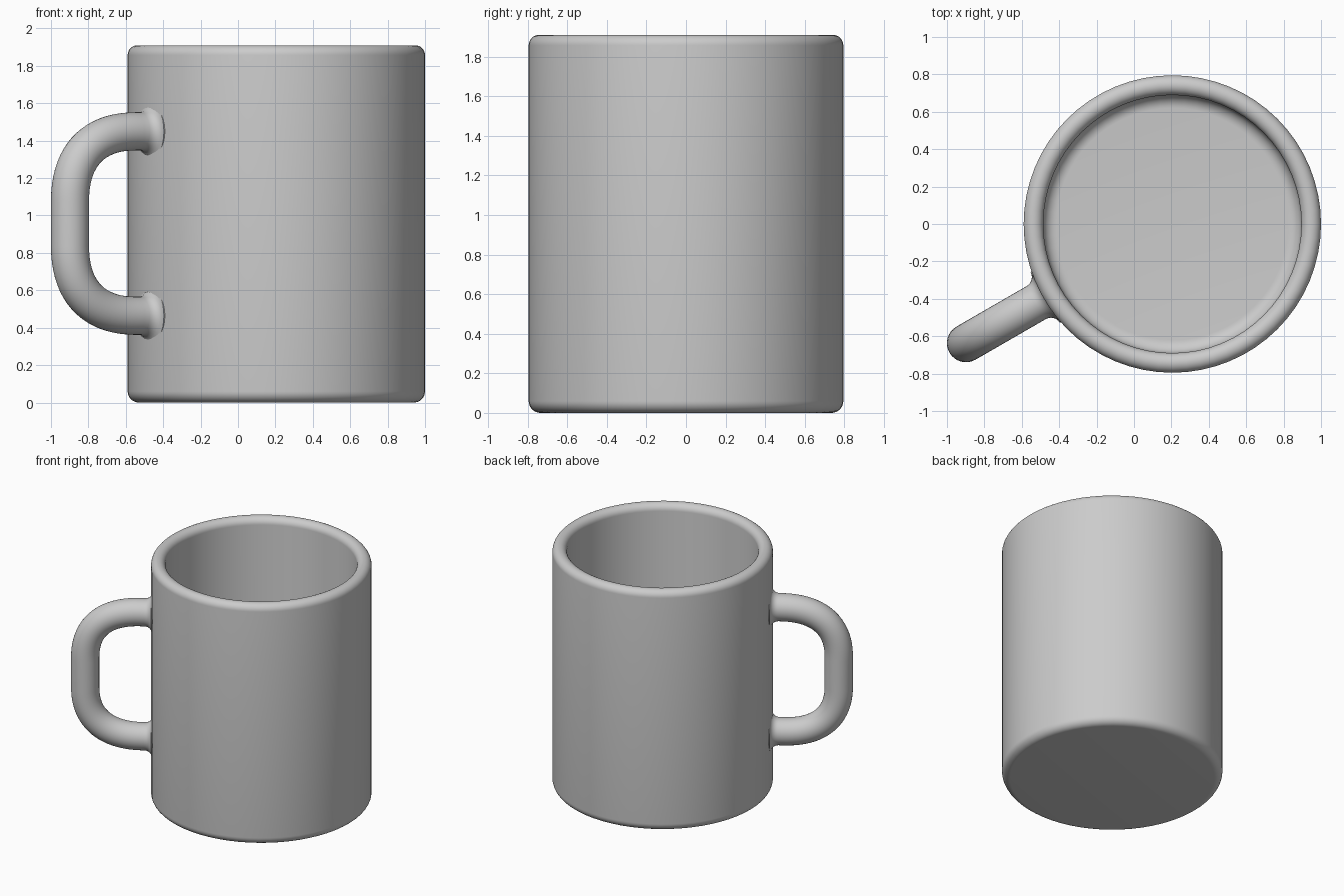
import bpy, bmesh, math
from mathutils import Vector, Matrix
from mathutils.geometry import interpolate_bezier

if "Cube" in bpy.data.objects:
    bpy.data.objects.remove(bpy.data.objects["Cube"])

AXIS = Vector((0.205, 0, 0))
RADIUS, INNER, HEIGHT, FLOOR = 0.795, 0.69, 1.91, 0.1
MIDDLE = 0.957
TUBE = 0.102

glaze = bpy.data.materials.new("grey glaze")
glaze.use_nodes = True
grey = (0.6, 0.6, 0.6, 1)
glaze.diffuse_color = grey
glaze.node_tree.nodes["Principled BSDF"].inputs["Base Color"].default_value = grey


def finish(bm, name, location, turn=0):
    """Turn a bmesh into a smooth, coloured object."""
    bmesh.ops.recalc_face_normals(bm, faces=bm.faces)
    mesh = bpy.data.meshes.new(name)
    bm.to_mesh(mesh)
    bm.free()
    mesh.materials.append(glaze)
    obj = bpy.data.objects.new(name, mesh)
    obj.location = location
    obj.rotation_euler.z = turn
    bpy.context.collection.objects.link(obj)
    bpy.ops.object.select_all(action='DESELECT')
    bpy.context.view_layer.objects.active = obj
    obj.select_set(True)
    bpy.ops.object.shade_smooth_by_angle(angle=math.radians(40))


def arc(r, z, size, start, end, steps=8):
    """Points of a rounded corner in the (radius, height) plane."""
    angles = [math.radians(start + (end - start) * i / steps) for i in range(steps + 1)]
    return [(r + size * math.cos(a), z + size * math.sin(a)) for a in angles]


# Cup body: one lathed profile from the base, over the rim, to the inner floor
lip = (RADIUS - INNER) / 2
profile = [(0, 0)]
profile += arc(RADIUS - 0.06, 0.06, 0.06, -90, 0)
profile += arc(RADIUS - lip, HEIGHT - lip, lip, 0, 180, 16)
profile += arc(INNER - 0.07, FLOOR + 0.07, 0.07, 0, -90)
profile += [(0, FLOOR)]
bm = bmesh.new()
verts = [bm.verts.new((r, 0, z)) for r, z in profile]
edges = [bm.edges.new(pair) for pair in zip(verts, verts[1:])]
bmesh.ops.spin(bm, geom=verts + edges, cent=(0, 0, 0), axis=(0, 0, 1),
               angle=math.tau, steps=64, use_duplicate=False)
bmesh.ops.remove_doubles(bm, verts=bm.verts, dist=0.0005)
finish(bm, "cup_body", AXIS)

# Handle: a flared root and a bend, mirrored about the middle height
reach, rise = 1.274, 0.493
flare = arc(RADIUS + 0.045, TUBE + 0.055, 0.055, 180, 270, 6)
path = [(Vector((RADIUS - 0.06, 0, rise)), flare[0][1])]
path += [(Vector((r, 0, rise)), size) for r, size in flare]
bend = interpolate_bezier(Vector((0.87, 0, rise)), Vector((1.12, 0, rise)),
                          Vector((reach, 0, 0.37)), Vector((reach, 0, 0.12)), 20)
path += [(p, TUBE) for p in bend]
path += [(Vector((p.x, 0, -p.z)), size) for p, size in reversed(path)]

bm = bmesh.new()
rings = []
for i, (point, size) in enumerate(path):
    ahead = path[min(i + 1, len(path) - 1)][0] - path[max(i - 1, 0)][0]
    side = Vector((0, 1, 0))
    up = ahead.normalized().cross(side)
    rings.append([bm.verts.new(point + size * (side * math.cos(a) + up * math.sin(a)))
                  for a in (math.tau * k / 32 for k in range(32))])
for low, high in zip(rings, rings[1:]):
    for k in range(32):
        j = (k + 1) % 32
        bm.faces.new((low[k], low[j], high[j], high[k]))
finish(bm, "handle", AXIS + Vector((0, 0, MIDDLE)), math.radians(210))
